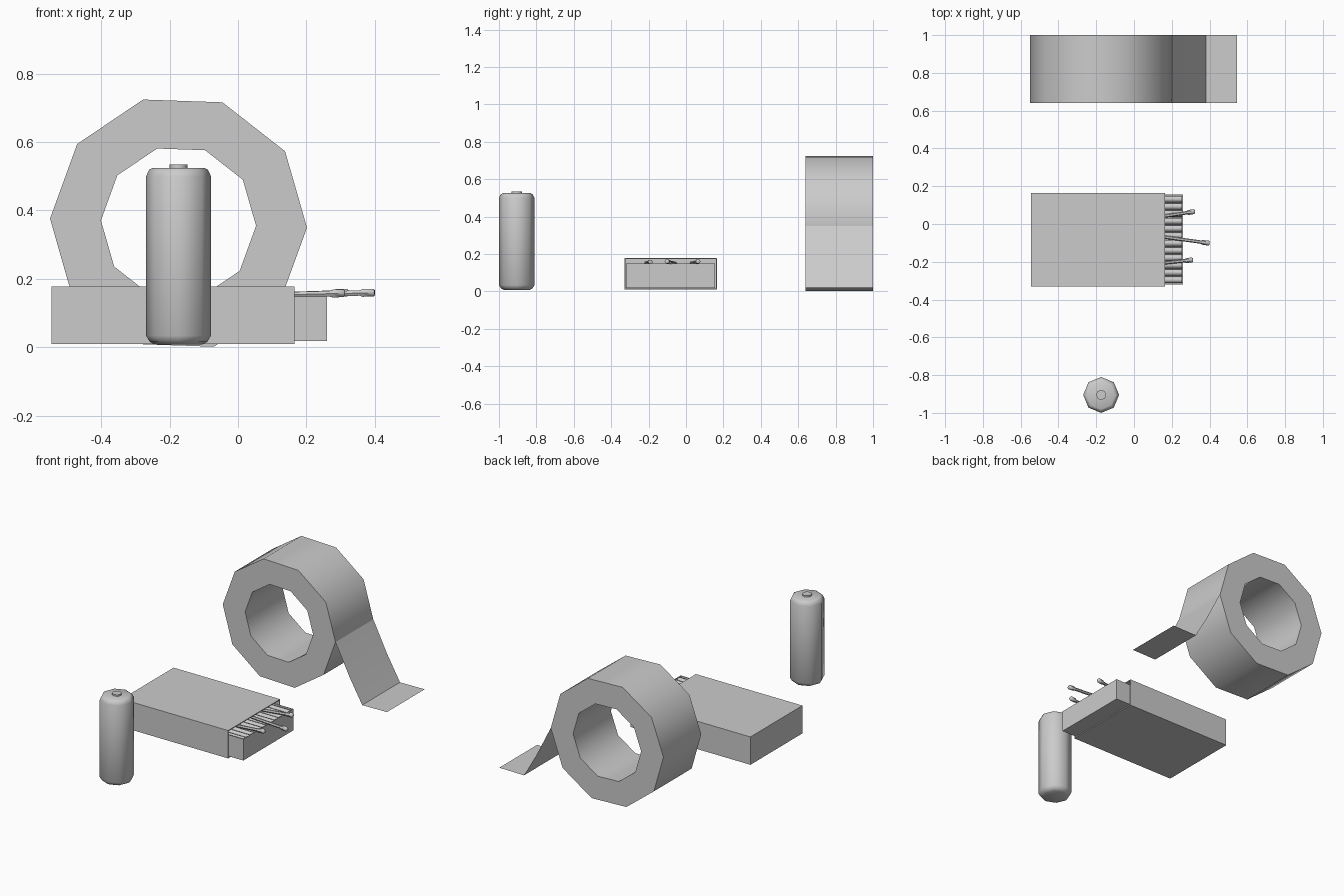
import bpy, bmesh, math
from mathutils import Vector

if "Cube" in bpy.data.objects:
    bpy.data.objects.remove(bpy.data.objects["Cube"])


def finish(name, bm, smooth=True):
    bmesh.ops.recalc_face_normals(bm, faces=bm.faces)
    return finish_raw(name, bm, smooth)


def finish_raw(name, bm, smooth=True):
    me = bpy.data.meshes.new(name)
    bm.to_mesh(me)
    bm.free()
    ob = bpy.data.objects.new(name, me)
    bpy.context.collection.objects.link(ob)
    if smooth:
        bpy.ops.object.select_all(action='DESELECT')
        ob.select_set(True)
        bpy.context.view_layer.objects.active = ob
        bpy.ops.object.shade_smooth_by_angle(angle=math.radians(50))
    return ob


def skin(bm, rings, closed_ends=True):
    """Bridge successive vertex rings, optionally capping both ends."""
    n = len(rings[0])
    for a, b in zip(rings, rings[1:]):
        for i in range(n):
            j = (i + 1) % n
            bm.faces.new((a[i], a[j], b[j], b[i]))
    if closed_ends:
        bm.faces.new(rings[0][::-1])
        bm.faces.new(rings[-1])


def tube(name, start, direction, profile, sides):
    """Solid of revolution; profile is (radius, distance along direction)."""
    bm = bmesh.new()
    d = Vector(direction).normalized()
    q = d.to_track_quat('Z', 'Y')
    rings = []
    for r, h in profile:
        rings.append([bm.verts.new(Vector(start) + q @ Vector(
            (r * math.cos(math.tau * i / sides), r * math.sin(math.tau * i / sides), h)))
            for i in range(sides)])
    skin(bm, rings)
    return finish(name, bm)


def hollow_box(name, lo, hi, open_dir, wall, depth):
    """Box whose face towards open_dir is inset and pushed inwards."""
    bm = bmesh.new()
    bmesh.ops.create_cube(bm, size=1)
    for v in bm.verts:
        v.co = Vector([(a + b) / 2 + c * (b - a) for a, b, c in zip(lo, hi, v.co)])
    bm.normal_update()
    d = Vector(open_dir)
    face = max(bm.faces, key=lambda f: f.normal.dot(d))
    bmesh.ops.inset_region(bm, faces=[face], thickness=wall)
    ext = bmesh.ops.extrude_discrete_faces(bm, faces=[face])['faces'][0]
    bmesh.ops.translate(bm, verts=ext.verts, vec=-d * depth)
    return finish(name, bm, smooth=False)


# Tape roll: ten-sided ring
CX, CZ, R_OUT, R_IN, Y0, Y1 = -0.174, 0.363, 0.376, 0.227, 0.64, 1.0
bm = bmesh.new()
rings = []
for r, y in ((R_OUT, Y0), (R_OUT, Y1), (R_IN, Y1), (R_IN, Y0)):
    rings.append([bm.verts.new((CX + r * math.cos(math.radians(36 * k - 2)), y,
                                CZ + r * math.sin(math.radians(36 * k - 2))))
                  for k in range(10)])
skin(bm, rings + rings[:1], closed_ends=False)
finish("tape_roll", bm)

# Loose tape end: single sheet running down to the ground
bm = bmesh.new()
path = [(0.202, 0.35), (0.297, 0.162), (0.38, 0.018), (0.545, 0.02)]
rows = [[bm.verts.new((x, y, z)) for y in (Y0, Y1)] for x, z in path]
for a, b in zip(rows, rows[1:]):
    bm.faces.new((a[0], b[0], b[1], a[1]))
finish_raw("tape_tail", bm)

# Matchbox sleeve and tray
hollow_box("matchbox_sleeve", (-0.545, -0.33, 0.01), (0.165, 0.165, 0.178), (1, 0, 0), 0.008, 0.1)
hollow_box("matchbox_tray", (0.065, -0.321, 0.019), (0.26, 0.156, 0.148), (0, 0, 1), 0.005, 0.04)

# Matches lying in the tray
N = 12
pitch = 0.466 / N
for i in range(N):
    tube(f"match_{i + 1}", (0.072, -0.315 + pitch * (i + 0.5), 0.131), (1, 0, 0),
         [(0.017, 0), (0.017, 0.182)], 8)

# Loose matches sticking out, with thicker heads
for i, (a, b) in enumerate([
        ((0.08, 0.03, 0.152), (0.322, 0.066, 0.16)),
        ((0.08, -0.058, 0.15), (0.40, -0.102, 0.16)),
        ((0.08, -0.214, 0.152), (0.312, -0.19, 0.158))]):
    d = Vector(b) - Vector(a)
    L = d.length
    tube(f"loose_match_{i + 1}", a, d,
         [(0.009, 0), (0.009, L - 0.045), (0.013, L - 0.035), (0.013, L - 0.004), (0.009, L)], 6)

# Battery: eight-sided body with chamfered ends and a contact nub
BX, BY = -0.174, -0.905
tube("battery_body", (BX, BY, 0), (0, 0, 1),
     [(0.068, 0.008), (0.084, 0.016), (0.095, 0.034), (0.095, 0.5),
      (0.086, 0.519), (0.075, 0.525)], 8)
tube("battery_nub", (BX, BY, 0.52), (0, 0, 1), [(0.027, 0), (0.027, 0.014)], 8)
